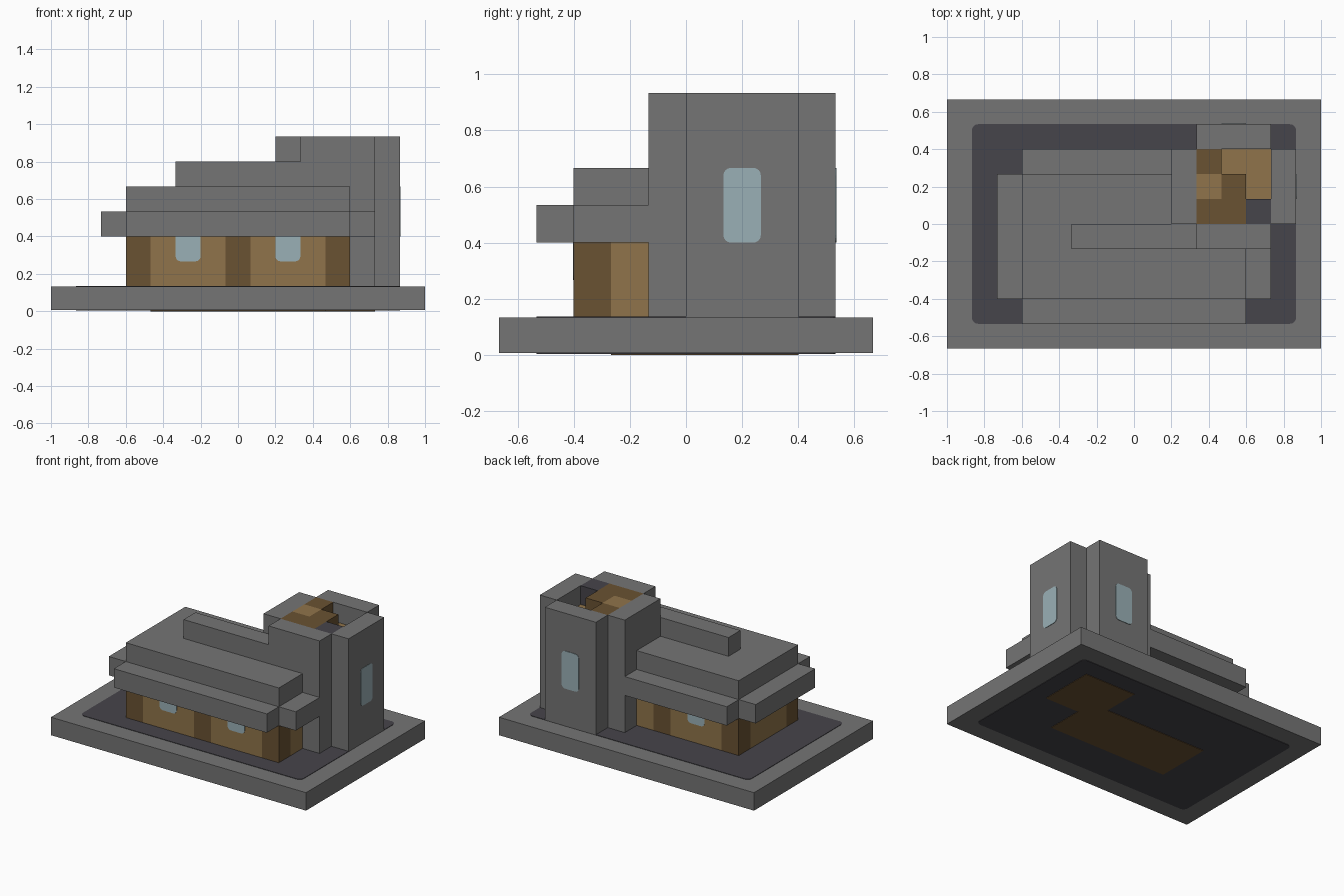
import bpy, bmesh, math
from mathutils import Matrix, Vector

U = 1 / 15       # module size: every part sits on this grid
SKIN = 0.003     # thickness of painted plates

if "Cube" in bpy.data.objects:
    bpy.data.objects.remove(bpy.data.objects["Cube"], do_unlink=True)


def material(name, rgb):
    mat = bpy.data.materials.new(name)
    mat.use_nodes = True
    mat.diffuse_color = (*rgb, 1)
    mat.node_tree.nodes["Principled BSDF"].inputs["Base Color"].default_value = (*rgb, 1)
    return mat


STONE = material("grey stone", (0.178, 0.178, 0.178))
ASPHALT = material("dark ground", (0.061, 0.058, 0.069))
PLANK = material("light wood", (0.279, 0.174, 0.069))
TIMBER = material("dark wood", (0.144, 0.084, 0.032))
GLASS = material("pale blue glass", (0.323, 0.434, 0.468))


def finish(bm, name, mats):
    bmesh.ops.recalc_face_normals(bm, faces=bm.faces)
    mesh = bpy.data.meshes.new(name)
    bm.to_mesh(mesh)
    bm.free()
    for mat in mats:
        mesh.materials.append(mat)
    obj = bpy.data.objects.new(name, mesh)
    bpy.context.collection.objects.link(obj)
    return obj


def box(name, x, y, z, mats, cuts=(), rule=None):
    """Box from ranges in modules, optionally cut by planes and painted by a rule."""
    bm = bmesh.new()
    bmesh.ops.create_cube(bm, size=1)
    for v in bm.verts:
        v.co = [(sum(r) / 2 + c * (r[1] - r[0])) for r, c in zip((x, y, z), v.co)]
    for axis, at in cuts:
        normal = Vector((axis == "x", axis == "y", axis == "z"))
        bmesh.ops.bisect_plane(bm, geom=bm.verts[:] + bm.edges[:] + bm.faces[:],
                               plane_co=normal * at, plane_no=normal)
    bm.normal_update()
    if rule:
        for f in bm.faces:
            f.material_index = rule(f.calc_center_median(), f.normal)
    bmesh.ops.scale(bm, vec=(U, U, U), verts=bm.verts)
    return finish(bm, name, mats)


def plate(name, centre, size, mat, radius=0.5, turn=None):
    """Thin rounded plate; its face points up unless turned."""
    bm = bmesh.new()
    ring = []
    for i, (sx, sy) in enumerate(((1, 1), (-1, 1), (-1, -1), (1, -1))):
        for k in range(5):
            a = math.pi / 2 * (i + k / 4)
            ring.append(bm.verts.new(((sx * (size[0] / 2 - radius) + radius * math.cos(a)) * U,
                                      (sy * (size[1] / 2 - radius) + radius * math.sin(a)) * U, 0)))
    face = bm.faces.new(ring)
    top = bmesh.ops.extrude_face_region(bm, geom=[face])["geom"]
    bmesh.ops.translate(bm, vec=(0, 0, SKIN),
                        verts=[g for g in top if isinstance(g, bmesh.types.BMVert)])
    obj = finish(bm, name, [mat])
    obj.matrix_world = Matrix.Translation(Vector(centre) * U) @ (turn or Matrix())
    return obj


# Ground slab with a paved centre on both sides
s = SKIN / U
box("ground_slab", (-15, 15), (-10, 10), (2 * s, 2), [STONE])
plate("paving", (0, 0, 2), (26, 16), ASPHALT)
plate("underside_paving", (0, 0, s), (26, 16), ASPHALT)
box("house_floor", (-7, 7), (-4, 2), (0, s), [TIMBER])
box("tower_floor", (5, 11), (0, 6), (0, s), [TIMBER])


# Wooden house with dark posts
def posts(c, n):
    if abs(n.y) > 0.5:
        return int(abs(c.x) > 7 or abs(c.x) < 1)
    return int(abs(c.y + 1) > 3)


box("house_walls", (-9, 9), (-6, 4), (2, 8), [PLANK, TIMBER],
    [("x", -7), ("x", -1), ("x", 1), ("x", 7), ("y", -4), ("y", 2)], posts)

# Stepped stone roof
box("front_eave", (-9, 9), (-8, -6), (6, 8), [STONE])
box("back_eave", (-9, 3), (4, 6), (6, 8), [STONE])
box("right_eave", (-11, -9), (-6, 4), (6, 8), [STONE])
box("left_eave", (9, 11), (-6, -2), (6, 8), [STONE])
box("roof_slab", (-9, 9), (-6, 4), (8, 10), [STONE])
box("roof_ridge", (-5, 5), (-2, 0), (10, 12), [STONE])

# Tower: four stone panels around a wooden core
box("tower_front_panel", (5, 11), (-2, 0), (2, 14), [STONE])
box("tower_back_panel", (5, 11), (6, 8), (2, 14), [STONE])
box("tower_right_panel", (3, 5), (0, 6), (2, 14), [STONE])
box("tower_left_panel", (11, 13), (0, 6), (2, 14), [STONE])
box("tower_core", (5, 11), (0, 6), (2, 12), [PLANK])


# Raised part of the core, leaving an open well in the far corner
def light_square(c, n):
    return int(n.z > 0.5 and c.x < 7 and c.y > 2)


box("core_top", (5, 9), (0, 4), (12, 14), [TIMBER, PLANK], [("x", 7), ("y", 2)], light_square)
box("core_corner", (5, 7), (4, 6), (12, 14), [TIMBER])
box("core_vent", (9, 11), (0, 2), (12, 14), [ASPHALT])

# Windows
FRONT = Matrix.Rotation(math.pi / 2, 4, "X")
BACK = Matrix.Rotation(-math.pi / 2, 4, "X")
SIDE = Matrix.Rotation(math.pi / 2, 4, "Y")
for side, x in (("right", -4), ("left", 4)):
    plate("front_window_" + side, (x, -6, 6), (2, 4), GLASS, 0.4, FRONT)
plate("back_window", (-4, 4, 6), (2, 4), GLASS, 0.4, BACK)
plate("tower_back_window", (8, 8, 8), (2, 4), GLASS, 0.4, BACK)
plate("tower_side_window", (13, 3, 8), (4, 2), GLASS, 0.4, SIDE)
